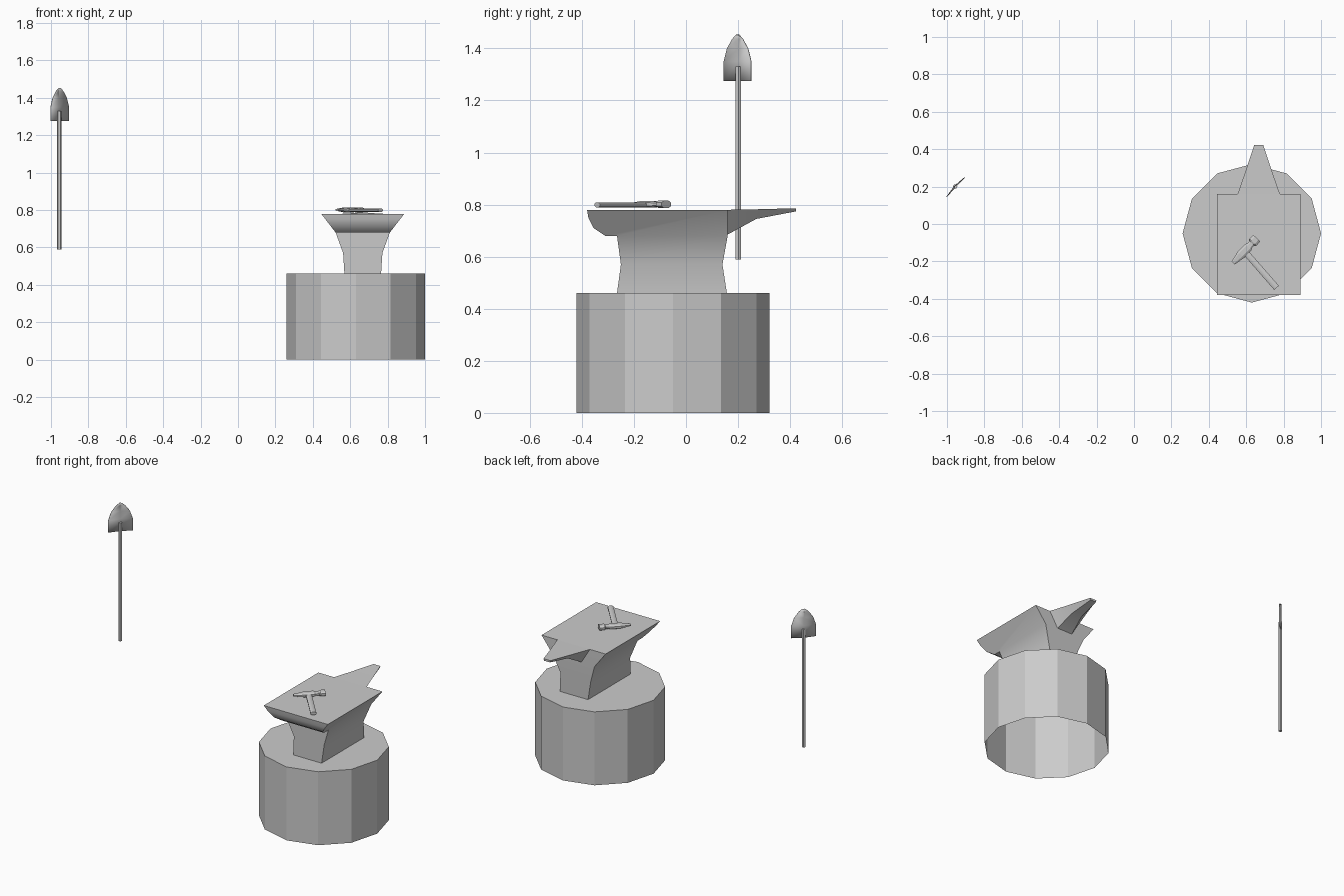
import bpy, bmesh, math
from mathutils import Vector

if "Cube" in bpy.data.objects:
    bpy.data.objects.remove(bpy.data.objects["Cube"])


def finish(name, bm, smooth=None, normals=True):
    if normals:
        bmesh.ops.recalc_face_normals(bm, faces=bm.faces)
    me = bpy.data.meshes.new(name)
    bm.to_mesh(me)
    bm.free()
    ob = bpy.data.objects.new(name, me)
    bpy.context.collection.objects.link(ob)
    if smooth:
        bpy.ops.object.select_all(action='DESELECT')
        ob.select_set(True)
        bpy.context.view_layer.objects.active = ob
        bpy.ops.object.shade_smooth_by_angle(angle=math.radians(smooth))
    return ob


def loft(name, rings, smooth=None, start=True, end=True):
    """Skin a list of equal-length point rings."""
    bm = bmesh.new()
    vs = [[bm.verts.new(p) for p in r] for r in rings]
    n = len(vs[0])
    for a, b in zip(vs, vs[1:]):
        for i in range(n):
            j = (i + 1) % n
            bm.faces.new((a[i], a[j], b[j], b[i]))
    if start:
        bm.faces.new(vs[0][::-1])
    if end:
        bm.faces.new(vs[-1])
    return finish(name, bm, smooth)


def rod(name, a, b, w, h, sides, up=(0, 0, 1)):
    """Straight bar with an elliptical n-sided section."""
    a, b = Vector(a), Vector(b)
    s = (b - a).cross(Vector(up)).normalized()
    t = s.cross(b - a).normalized()
    ang = [2 * math.pi * (i + .5) / sides for i in range(sides)]
    return loft(name, [[p + s * w * math.cos(k) + t * h * math.sin(k) for k in ang]
                       for p in (a, b)], 30)


# Stump: twelve sides, open underneath
stump = [[(.63 + .37 * math.cos(math.pi * i / 6), -.05 + .37 * math.sin(math.pi * i / 6), z)
          for i in range(12)] for z in (0, .46)]
loft("stump", stump, start=False)

# Anvil body: mirrored side profiles, (y, z, half width)
CX = .667
front = [(-.265, .46, .098), (-.25, .57, .105), (-.265, .68, .145), (-.31, .68, .145),
         (-.355, .71, .168), (-.375, .75, .199), (-.38, .78, .222)]
back = [(.16, .78, .222), (.16, .68, .145), (.14, .57, .105), (.157, .46, .098)]
bm = bmesh.new()
L, R = [[bm.verts.new((CX + s * w, y, z)) for y, z, w in front + back] for s in (-1, 1)]
for side in (L, R):
    bm.faces.new((side[0], side[1], side[9], side[10]))
    bm.faces.new((side[1], side[2], side[8], side[9]))
    bm.faces.new(side[2:9])
for i in (2, 3, 4, 5, 6, 7, 10):
    j = (i + 1) % 11
    bm.faces.new((L[i], L[j], R[j], R[i]))
for i in (0, 8):
    bm.faces.new(L[i:i + 3] + R[i:i + 3][::-1])
finish("anvil_body", bm, 32)

# Anvil horn: (y, top z, top half width, bottom z, bottom half width)
horn = [(.16, .78, .113, .685, .055), (.27, .782, .075, .745, .035), (.423, .786, .024, .774, .02)]
loft("anvil_horn", [[(CX - a, y, t), (CX + a, y, t), (CX + b, y, u), (CX - b, y, u)]
                    for y, t, a, u, b in horn], 20)

# Hammer head: chamfered sections along its axis (u, half width, half height)
c, d, s = Vector((.60, -.135, .801)), Vector((.69, .72, 0)), Vector((.72, -.69, 0))
head = [(-.102, .012, .005), (-.04, .024, .013), (.015, .024, .013), (.028, .017, .01),
        (.045, .017, .01), (.052, .026, .014), (.082, .026, .014)]
oct_pts = [(1, .5), (.5, 1), (-.5, 1), (-1, .5), (-1, -.5), (-.5, -1), (.5, -1), (1, -.5)]
loft("hammer_head", [[c + d * u + s * (w * p) + Vector((0, 0, h * q)) for p, q in oct_pts]
                     for u, w, h in head])
rod("hammer_handle", (.595, -.15, .799), (.762, -.341, .799), .018, .01, 8)

# Shovel: pole and slightly folded sheet blade
P = Vector((-.956, .201, 0))
rod("shovel_pole", P + Vector((0, 0, .59)), P + Vector((0, 0, 1.33)), .0115, .0115, 6, (1, 0, 0))
across, fold = Vector((.68, .73, 0)), Vector((-.004, .004, 0))
offset = Vector((.003, -.003, 0))
rows = [(1.275, .072), (1.35, .072), (1.40, .055), (1.437, .027), (1.452, .008)]
bm = bmesh.new()
grid = [[bm.verts.new(P + offset + across * (w * k) + fold * (1.5 if k == 0 else 0)
                      + Vector((0, 0, z))) for k in (-1, 0, 1)] for z, w in rows]
for a, b in zip(grid, grid[1:]):
    for i in range(2):
        bm.faces.new((a[i], a[i + 1], b[i + 1], b[i]))
blade = finish("shovel_blade", bm, 20)
mod = blade.modifiers.new("thickness", 'SOLIDIFY')
mod.thickness = .003
mod.offset = 0
